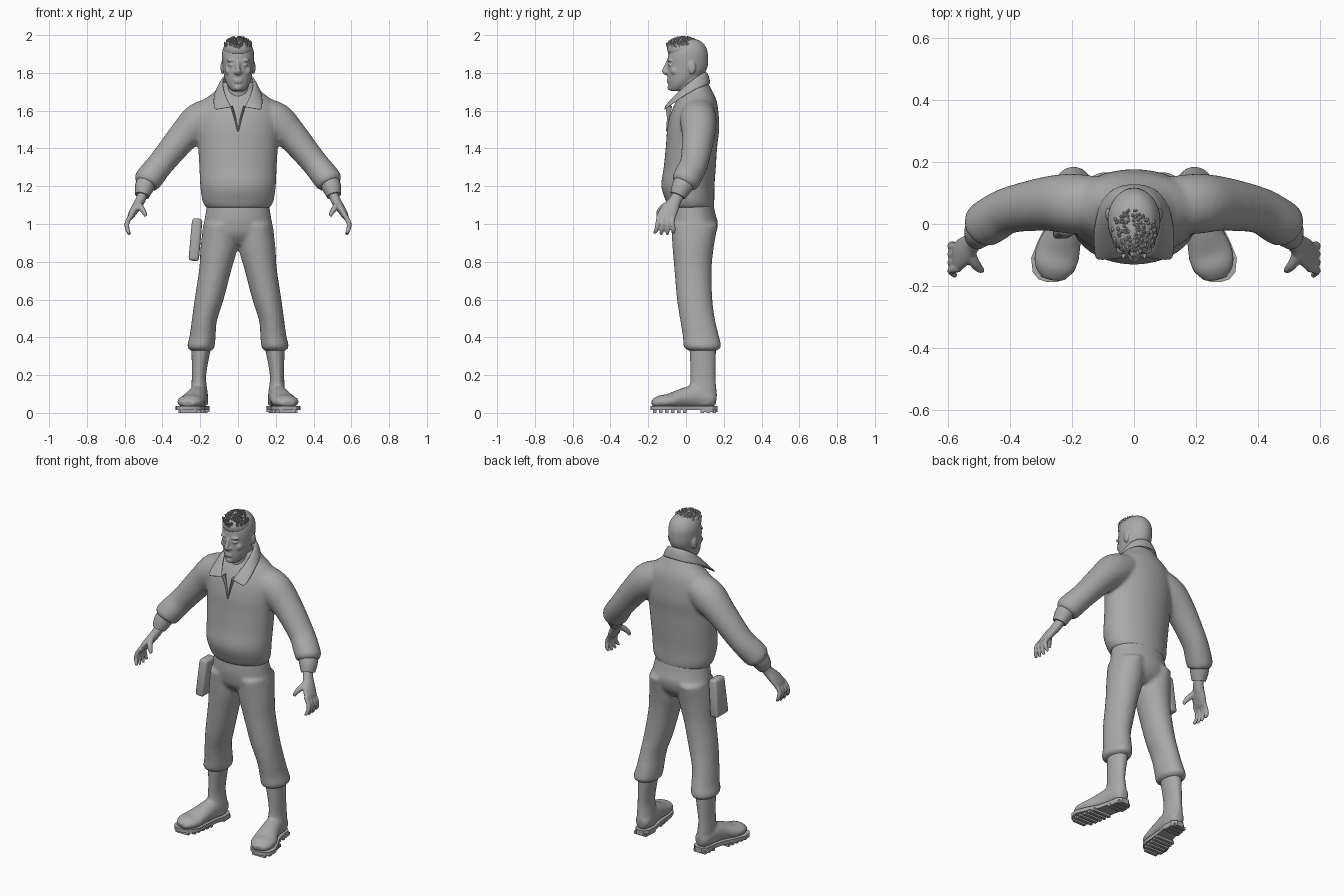
import bpy, bmesh, math, random
from mathutils import Vector, Matrix

if "Cube" in bpy.data.objects:
    bpy.data.objects.remove(bpy.data.objects["Cube"])
random.seed(4)
X, Y, Z = Vector((1, 0, 0)), Vector((0, 1, 0)), Vector((0, 0, 1))

grey = bpy.data.materials.new("plain grey")
grey.use_nodes = True
tone = (0.4, 0.4, 0.4, 1)
grey.diffuse_color = tone
grey.node_tree.nodes["Principled BSDF"].inputs["Base Color"].default_value = tone


def spline(rows, steps):
    """Catmull-Rom through rows of numbers."""
    rows = [Vector(r) for r in rows]
    out = []
    for i in range(len(rows) - 1):
        p0, p1, p2 = rows[max(i - 1, 0)], rows[i], rows[i + 1]
        p3 = rows[min(i + 2, len(rows) - 1)]
        for k in range(steps):
            t = k / steps
            out.append(0.5 * (2 * p1 + (p2 - p0) * t + (2 * p0 - 5 * p1 + 4 * p2 - p3) * t * t
                              + (3 * p1 - p0 - 3 * p2 + p3) * t ** 3))
    return out + [rows[-1]]


def tube(bm, rows, side=1, ref=Y, axis=None, sides=24, steps=4):
    """Loft of elliptical rings; each row is x, y, z, width radius, ref radius."""
    rows = spline(rows, steps)
    mid = [Vector((r[0] * side, r[1], r[2])) for r in rows]
    rings = []
    for i, r in enumerate(rows):
        t = axis or (mid[min(i + 1, len(mid) - 1)] - mid[max(i - 1, 0)]).normalized()
        v = (ref - t * ref.dot(t)).normalized()
        u = v.cross(t)
        ring = []
        for k in range(sides):
            a = math.tau * k / sides
            ring.append(bm.verts.new(mid[i] + u * r[3] * math.cos(a) + v * r[4] * math.sin(a)))
        rings.append(ring)
    for a, b in zip(rings, rings[1:]):
        for k in range(sides):
            n = (k + 1) % sides
            bm.faces.new((a[k], a[n], b[n], b[k]))
    bm.faces.new(rings[0])
    bm.faces.new(rings[-1])


def ball(bm, place, size):
    m = Matrix.Translation(place) @ Matrix.Diagonal((*size, 1))
    bmesh.ops.create_uvsphere(bm, u_segments=16, v_segments=10, radius=1, matrix=m)


def block(bm, place, size):
    m = Matrix.Translation(place) @ Matrix.Diagonal((*size, 1))
    return bmesh.ops.create_cube(bm, size=1, matrix=m)["verts"]


def finish(name, bm, voxel=0, smooth=0, angle=40):
    bmesh.ops.recalc_face_normals(bm, faces=bm.faces)
    me = bpy.data.meshes.new(name)
    bm.to_mesh(me)
    bm.free()
    me.materials.append(grey)
    ob = bpy.data.objects.new(name, me)
    bpy.context.scene.collection.objects.link(ob)
    bpy.ops.object.select_all(action='DESELECT')
    ob.select_set(True)
    bpy.context.view_layer.objects.active = ob
    if voxel:
        mod = ob.modifiers.new("blend", 'REMESH')
        mod.mode, mod.voxel_size, mod.use_smooth_shade = 'VOXEL', voxel, True
        if smooth:
            mod = ob.modifiers.new("soften", 'SMOOTH')
            mod.factor, mod.iterations = 0.5, smooth
    elif angle:
        bpy.ops.object.shade_smooth_by_angle(angle=math.radians(angle))
    return ob


# Jacket: torso and sleeves blended together
bm = bmesh.new()
tube(bm, [(0, .028, 1.085, .168, .118), (0, .022, 1.12, .188, .128), (0, .01, 1.2, .2, .141),
          (0, .02, 1.3, .205, .138), (0, .03, 1.42, .212, .136), (0, .038, 1.5, .218, .138),
          (0, .045, 1.58, .213, .128), (0, .055, 1.65, .185, .108), (0, .06, 1.7, .125, .082),
          (0, .05, 1.75, .085, .065)], axis=Z, sides=40)
for s in (1, -1):
    tube(bm, [(.1, .06, 1.6, .08, .09), (.2, .065, 1.545, .1, .097), (.285, .065, 1.468, .083, .087),
              (.4, .045, 1.33, .071, .075), (.455, .015, 1.262, .073, .076),
              (.486, -.005, 1.222, .07, .072), (.494, -.012, 1.208, .045, .05)], side=s)
finish("jacket", bm, voxel=.011, smooth=5)

# Sleeve cuffs
for s, label in ((1, "left"), (-1, "right")):
    bm = bmesh.new()
    tube(bm, [(.484, -.005, 1.225, .052, .058), (.497, -.025, 1.19, .05, .053),
              (.508, -.043, 1.15, .038, .042)], side=s)
    finish(label + "_cuff", bm)

# Trousers: hips and legs blended together
bm = bmesh.new()
tube(bm, [(0, .03, 1.13, .16, .11), (0, .035, 1.05, .173, .122), (0, .042, 1, .181, .127),
          (0, .042, .94, .187, .112), (0, .042, .89, .12, .07)], axis=Z, sides=40)
for s in (1, -1):
    tube(bm, [(.095, .045, 1, .088, .125), (.1, .038, .88, .098, .11), (.12, .037, .76, .086, .099),
              (.153, .046, .6, .077, .094), (.178, .062, .49, .067, .093), (.187, .078, .41, .069, .096),
              (.195, .086, .36, .073, .1), (.196, .088, .34, .068, .093), (.194, .09, .325, .045, .06)],
         side=s, axis=Z)
finish("trousers", bm, voxel=.011, smooth=4)

# Boots with soles, heels and tread bars
OUTLINE = [(.166, .2, .022), (.14, .2, .046), (.08, .203, .052), (.02, .218, .052), (-.05, .24, .067),
           (-.11, .254, .077), (-.155, .26, .066), (-.178, .264, .043), (-.187, .265, .014)]


def sole(bm, s, rows, low, high):
    ring = [(x + w, y) for y, x, w in rows] + [(x - w, y) for y, x, w in reversed(rows)]
    base = bm.faces.new([bm.verts.new((x * s, y, low)) for x, y in ring])
    top = bmesh.ops.extrude_face_region(bm, geom=[base])["geom"]
    bmesh.ops.translate(bm, vec=Z * (high - low), verts=[v for v in top if isinstance(v, bmesh.types.BMVert)])


for s, label in ((1, "left"), (-1, "right")):
    bm = bmesh.new()
    tube(bm, [(.192, .088, .37, .055, .072), (.203, .09, .25, .042, .068), (.207, .09, .18, .038, .067),
              (.205, .09, .11, .044, .073), (.203, .09, .04, .045, .07)], side=s, axis=Z)
    tube(bm, [(.2, .16, .07, .025, .03), (.202, .13, .075, .045, .05), (.21, .06, .087, .05, .062),
              (.225, -.02, .077, .058, .052), (.245, -.09, .062, .072, .039),
              (.257, -.14, .058, .066, .034), (.265, -.178, .048, .036, .018)], side=s, ref=Z)
    finish(label + "_boot", bm, voxel=.009, smooth=4)
    bm = bmesh.new()
    sole(bm, s, OUTLINE, .014, .036)
    sole(bm, s, OUTLINE[:3], .005, .02)
    for i in range(11):
        y = .15 - i * .0315
        if .01 < y < .07:
            continue
        t = (.16 - y) / .345
        width = .08 if y > 0 else (.12 if y > -.15 else .085)
        block(bm, ((.2 + .065 * t) * s, y, .009), (width, .018, .018))
    finish(label + "_sole", bm, angle=30)

# Hands with four curled fingers and a thumb
for s, label in ((1, "left"), (-1, "right")):
    bm = bmesh.new()
    tube(bm, [(.503, -.038, 1.16, .027, .031), (.52, -.06, 1.12, .026, .034),
              (.545, -.085, 1.08, .023, .046), (.566, -.103, 1.045, .018, .048),
              (.572, -.106, 1.03, .012, .042)], side=s)
    for i in range(4):
        y, tip = -.142 + i * .025, -.168 + i * .034
        low = .95 - .008 * (i in (1, 2))
        tube(bm, [(.562, y, 1.05, .013, .013), (.586, y - .006, 1.01, .013, .013),
                  (.586, (y + tip) / 2, .975, .012, .012), (.574, tip, low, .008, .008)],
             side=s, sides=12)
    tube(bm, [(.53, -.085, 1.11, .017, .018), (.513, -.125, 1.085, .017, .017),
              (.496, -.145, 1.06, .013, .013), (.488, -.15, 1.04, .008, .008)], side=s, sides=12)
    finish(label + "_hand", bm, voxel=.0055, smooth=2)

# Head with neck, nose, brow, lips, chin and ears blended together
bm = bmesh.new()
tube(bm, [(0, -.055, 1.705, .03, .028), (0, -.043, 1.72, .046, .046), (0, -.022, 1.75, .064, .073),
          (0, -.003, 1.79, .075, .095), (0, .008, 1.83, .081, .106), (0, .01, 1.88, .085, .107),
          (0, .012, 1.92, .082, .1), (0, .014, 1.955, .065, .079), (0, .016, 1.975, .04, .048),
          (0, .016, 1.982, .012, .014)], axis=Z, sides=32)
tube(bm, [(0, .04, 1.58, .085, .085), (0, .035, 1.66, .068, .07), (0, .025, 1.78, .062, .068)], sides=32)
tube(bm, [(0, -.094, 1.86, .009, .01), (0, -.106, 1.83, .011, .012), (0, -.113, 1.808, .015, .014),
          (0, -.1, 1.795, .013, .01)], sides=12)
ball(bm, (0, -.083, 1.722), (.022, .016, .016))
for z in (1.763, 1.752):
    ball(bm, (0, -.092, z), (.024, .011, .006))
for s in (1, -1):
    ball(bm, (.014 * s, -.1, 1.802), (.009, .012, .008))
    ball(bm, (.035 * s, -.083, 1.866), (.026, .016, .008))
    ball(bm, (.035 * s, -.084, 1.842), (.017, .011, .008))
    ball(bm, (.05 * s, -.058, 1.81), (.02, .024, .022))
    ball(bm, (.083 * s, .032, 1.828), (.01, .02, .035))
finish("head", bm, voxel=.0055, smooth=3)

# Short tufted hair over the top and forehead
bm = bmesh.new()
ball(bm, (0, -.012, 1.925), (.078, .088, .062))
for i in range(130):
    a, r = random.uniform(0, math.tau), math.sqrt(random.random())
    x, y = .07 * r * math.cos(a), -.025 + .074 * r * math.sin(a)
    z = 1.922 + .062 * math.sqrt(max(0, 1 - (x / .08) ** 2 - ((y + .01) / .095) ** 2))
    lean = Vector((x * 3, y * 3 - .25, random.uniform(.5, .9))).normalized()
    m = Matrix.Translation((x, y, z)) @ lean.to_track_quat('Z', 'Y').to_matrix().to_4x4()
    bmesh.ops.create_cone(bm, segments=6, radius1=.011, radius2=.002, depth=.026, cap_ends=True, matrix=m)
finish("hair", bm, angle=35)

# Open pointed collar: rows of inner edge, fold and outer edge from nape to tip
ROWS = [((0, .1, 1.8), (0, .118, 1.805), (0, .132, 1.745)),
        ((.05, .088, 1.797), (.06, .102, 1.8), (.075, .118, 1.735)),
        ((.082, .04, 1.765), (.092, .045, 1.77), (.118, .055, 1.715)),
        ((.078, -.025, 1.705), (.09, -.025, 1.715), (.133, -.03, 1.665)),
        ((.05, -.085, 1.645), (.065, -.09, 1.65), (.13, -.105, 1.61)),
        ((.03, -.105, 1.615), (.055, -.112, 1.615), (.122, -.118, 1.603))]
bm = bmesh.new()
for s in (1, -1):
    grid = [[bm.verts.new((x * s, y, z)) for x, y, z in row] for row in ROWS]
    for a, b in zip(grid, grid[1:]):
        for k in range(2):
            bm.faces.new((a[k], a[k + 1], b[k + 1], b[k])[::s])
bmesh.ops.remove_doubles(bm, verts=bm.verts, dist=.0001)
collar = finish("collar", bm, angle=50)
mod = collar.modifiers.new("thickness", 'SOLIDIFY')
mod.thickness, mod.offset = .01, 0
mod = collar.modifiers.new("rounding", 'SUBSURF')
mod.levels = mod.render_levels = 2

# Neck opening edges meeting at the zip
bm = bmesh.new()
for s in (1, -1):
    tube(bm, [(.034, -.092, 1.625, .006, .02), (.017, -.094, 1.565, .005, .008),
              (.001, -.1, 1.49, .003, .006)], side=s, sides=10)
finish("neck_opening", bm)

# Pouch hanging on the right hip
bm = bmesh.new()
verts = block(bm, (0, 0, 0), (.055, .11, .225))
for v in verts:
    v.co.y *= 1.08 if v.co.z < 0 else .85
bmesh.ops.rotate(bm, verts=verts, cent=(0, 0, 0), matrix=Matrix.Rotation(.09, 3, 'Y'))
bmesh.ops.translate(bm, verts=verts, vec=(-.225, .01, .917))
bmesh.ops.bevel(bm, geom=bm.edges[:], offset=.016, segments=3, affect='EDGES', profile=.5)
finish("hip_pouch", bm, angle=50)
